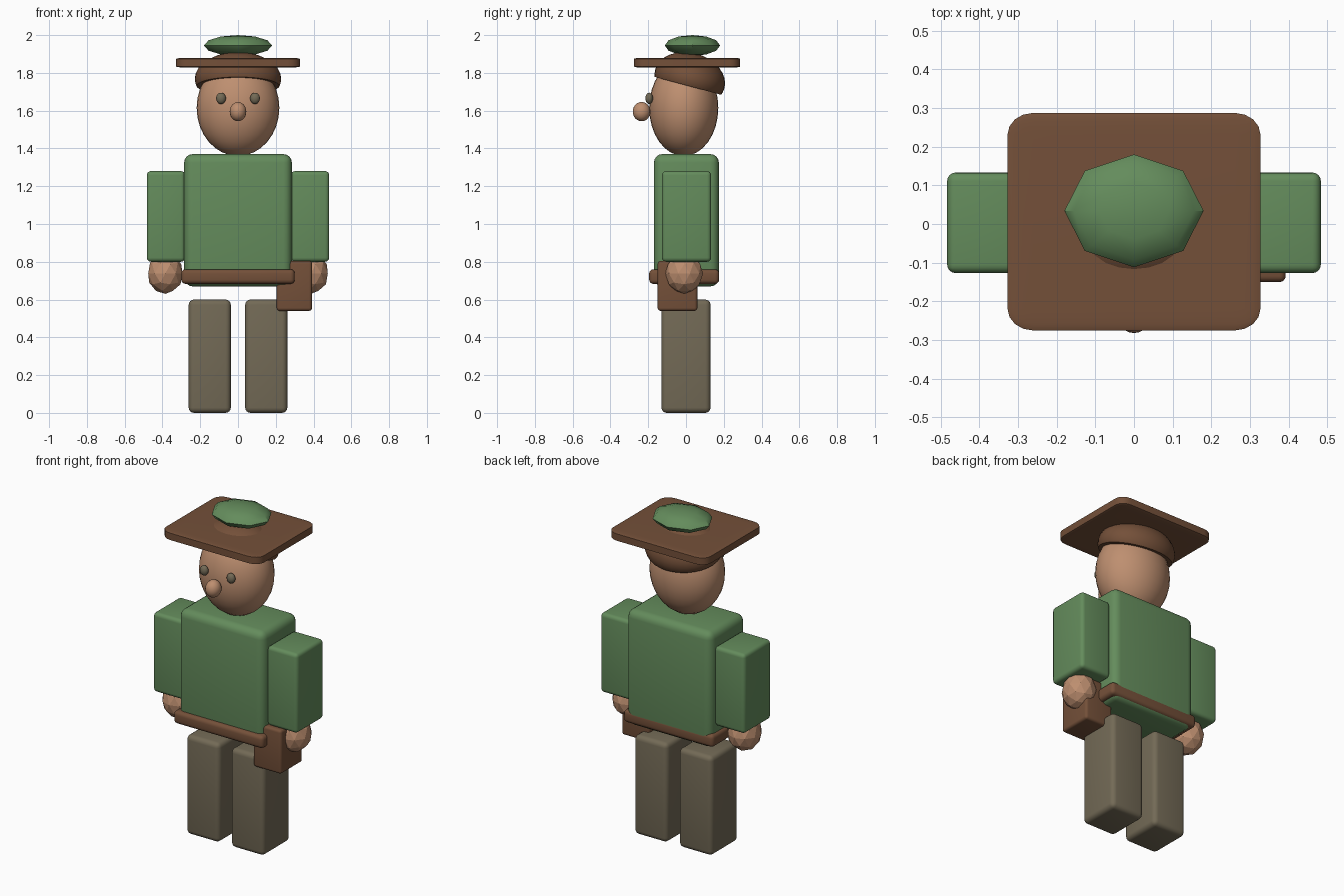
import bpy, bmesh, math
from mathutils import Matrix, Vector

if "Cube" in bpy.data.objects:
    bpy.data.objects.remove(bpy.data.objects["Cube"])


def material(name, rgb):
    m = bpy.data.materials.new(name)
    lin = [((c / 255 + 0.055) / 1.055) ** 2.4 for c in rgb]
    m.diffuse_color = (*lin, 1)
    m.use_nodes = True
    m.node_tree.nodes["Principled BSDF"].inputs["Base Color"].default_value = m.diffuse_color
    return m


GREEN = material("green cloth", (100, 140, 92))
BROWN = material("brown leather", (116, 80, 57))
SKIN = material("skin", (190, 143, 112))
TROUSER = material("grey brown cloth", (115, 106, 86))


def finish(name, bm, mat, smooth=30):
    me = bpy.data.meshes.new(name)
    bm.to_mesh(me)
    bm.free()
    me.materials.append(mat)
    ob = bpy.data.objects.new(name, me)
    bpy.context.collection.objects.link(ob)
    if smooth:
        bpy.ops.object.select_all(action='DESELECT')
        bpy.context.view_layer.objects.active = ob
        ob.select_set(True)
        bpy.ops.object.shade_smooth_by_angle(angle=math.radians(smooth))
    return ob


def box(name, lo, hi, mat, bevel, stretched=False):
    """Rounded box between two corners; a stretched bevel follows the box proportions."""
    lo, hi = Vector(lo), Vector(hi)
    bm = bmesh.new()
    bmesh.ops.create_cube(bm, size=1)

    def round_edges():
        bmesh.ops.bevel(bm, geom=bm.edges[:], offset=bevel, segments=4,
                        profile=0.5, affect='EDGES')
    if stretched:
        round_edges()
    bmesh.ops.scale(bm, vec=hi - lo, verts=bm.verts)
    if not stretched:
        round_edges()
    bmesh.ops.translate(bm, vec=(lo + hi) / 2, verts=bm.verts)
    return finish(name, bm, mat, 40)


def ball(name, centre, radii, mat, segments=32, rings=16, smooth=40, tilt=0, cut=None):
    """Ellipsoid, optionally cut flat below a local height and tilted backward."""
    bm = bmesh.new()
    bmesh.ops.create_uvsphere(bm, u_segments=segments, v_segments=rings, radius=1)
    bmesh.ops.scale(bm, vec=radii, verts=bm.verts)
    if cut is not None:
        r = bmesh.ops.bisect_plane(bm, geom=bm.verts[:] + bm.edges[:] + bm.faces[:],
                                   plane_co=(0, 0, cut), plane_no=(0, 0, 1), clear_inner=True)
        edges = [e for e in r['geom_cut'] if isinstance(e, bmesh.types.BMEdge)]
        bmesh.ops.contextual_create(bm, geom=edges)
    bm.transform(Matrix.Translation(centre) @ Matrix.Rotation(tilt, 4, 'X'))
    return finish(name, bm, mat, smooth)


# Limbs and eyes, mirrored left and right
for side, s in (("left", 1), ("right", -1)):
    def span(a, b):
        return sorted((s * a, s * b))
    x0, x1 = span(0.038, 0.261)
    box(side + "_leg", (x0, -0.13, 0), (x1, 0.13, 0.6), TROUSER, 0.028)
    x0, x1 = span(0.28, 0.483)
    box(side + "_sleeve", (x0, -0.127, 0.8), (x1, 0.133, 1.28), GREEN, 0.022)
    # Faceted hand
    bm = bmesh.new()
    bmesh.ops.create_icosphere(bm, subdivisions=2, radius=0.1)
    bmesh.ops.scale(bm, vec=(0.95, 1, 1.08), verts=bm.verts)
    bmesh.ops.translate(bm, vec=(s * 0.385, -0.01, 0.738), verts=bm.verts)
    finish(side + "_hand", bm, SKIN, smooth=0)
    ball(side + "_eye", (s * 0.09, -0.195, 1.665), (0.026, 0.02, 0.03), TROUSER, 16, 10)

# Body and belt
box("torso", (-0.285, -0.17, 0.67), (0.285, 0.174, 1.37), GREEN, 0.045)
box("belt", (-0.3, -0.195, 0.683), (0.3, 0.175, 0.76), BROWN, 0.022)
box("pouch", (0.205, -0.15, 0.54), (0.392, 0.06, 0.805), BROWN, 0.016)

# Head
ball("head", (0, -0.012, 1.615), (0.219, 0.183, 0.255), SKIN)
ball("nose", (0, -0.235, 1.595), (0.044, 0.047, 0.051), SKIN, 20, 12)

# Hat
ball("hat_crown", (0, 0.02, 1.768), (0.229, 0.19, 0.138), BROWN,
     tilt=math.radians(-15), cut=-0.038)
box("hat_brim", (-0.327, -0.275, 1.828), (0.327, 0.287, 1.88), BROWN, 0.1, stretched=True)
ball("hat_pompom", (0, 0.034, 1.945), (0.18, 0.146, 0.055), GREEN, 8, 6)
